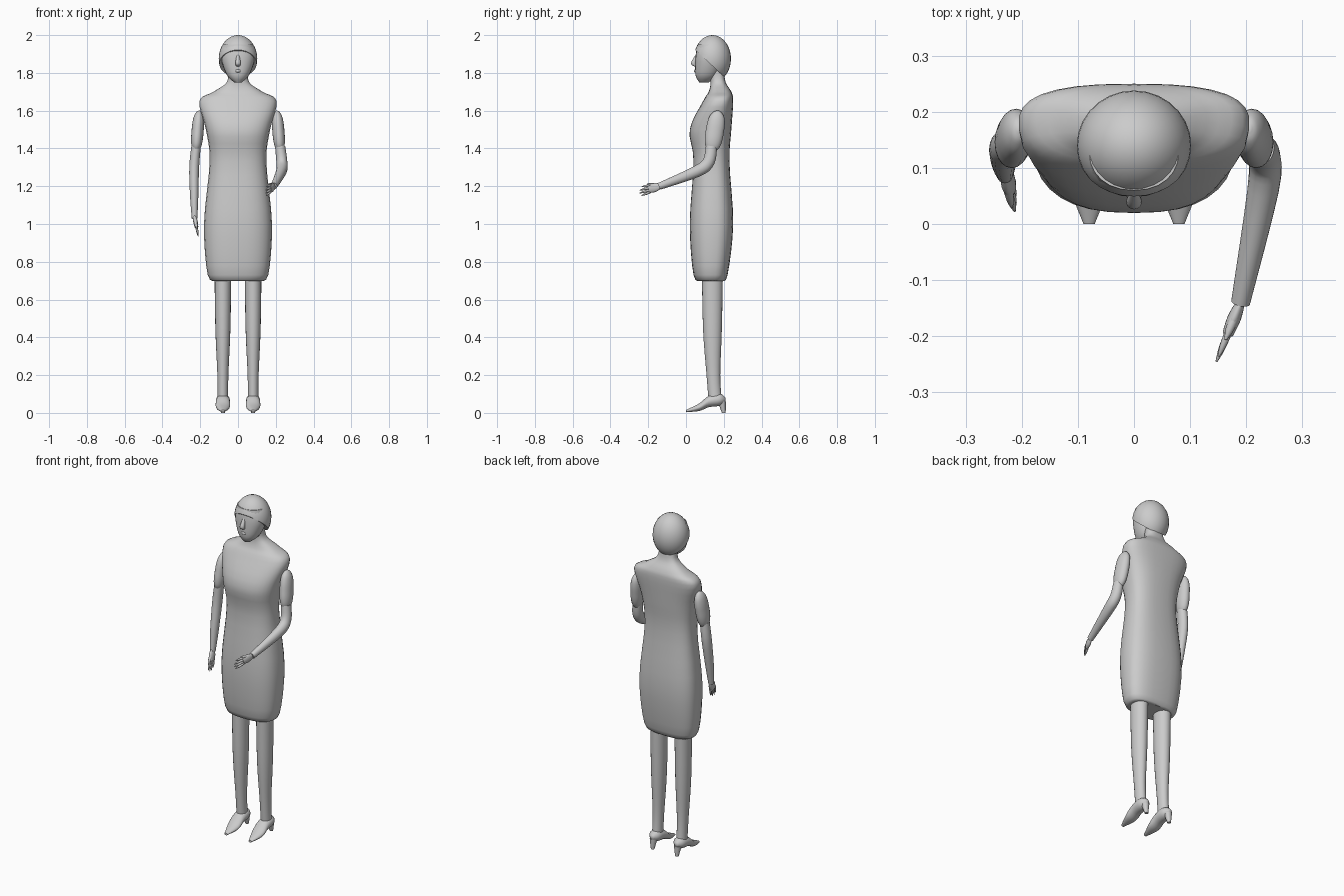
import bpy
import bmesh
import math
from mathutils import Vector

cube = bpy.data.objects.get("Cube")
if cube:
    bpy.data.objects.remove(cube, do_unlink=True)

grey = bpy.data.materials.new("plain_grey")
grey.use_nodes = True
colour = (0.6, 0.6, 0.6, 1)
grey.diffuse_color = colour
grey.node_tree.nodes["Principled BSDF"].inputs["Base Color"].default_value = colour

RIGHTWARD = Vector((1, 0, 0))
BACKWARD = Vector((0, 1, 0))
UPWARD = Vector((0, 0, 1))


def add_object(name, bm):
    """Turn a bmesh into a smooth-shaded grey object."""
    bmesh.ops.recalc_face_normals(bm, faces=bm.faces)
    mesh = bpy.data.meshes.new(name)
    bm.to_mesh(mesh)
    bm.free()
    obj = bpy.data.objects.new(name, mesh)
    bpy.context.collection.objects.link(obj)
    mesh.materials.append(grey)
    bpy.ops.object.select_all(action="DESELECT")
    obj.select_set(True)
    bpy.context.view_layer.objects.active = obj
    bpy.ops.object.shade_smooth_by_angle(angle=math.radians(50))


def refine(rows, steps=4):
    """Interpolate smoothly between neighbouring cross-sections."""
    result = []
    last = len(rows) - 1
    for i in range(last):
        before, start = rows[max(i - 1, 0)], rows[i]
        end, after = rows[i + 1], rows[min(i + 2, last)]
        for step in range(steps):
            t = step / steps
            ease = t * t * (3 - 2 * t)
            leave = t * (1 - t) ** 2 / 2
            arrive = t * t * (t - 1) / 2
            result.append([
                b + (c - b) * ease + (c - a) * leave + (d - b) * arrive
                for a, b, c, d in zip(before, start, end, after)])
    result.append(list(rows[last]))
    return result


def loft(name, rows, side=RIGHTWARD, along=None, sides=20, power=2, taper=0):
    """Skin rounded sections given as (x, y, z, half width, half depth)."""
    rows = refine(rows)
    centres = [Vector(row[:3]) for row in rows]
    bm = bmesh.new()
    rings = []
    for i, (x, y, z, width, depth) in enumerate(rows):
        tangent = along
        if tangent is None:
            following = centres[min(i + 1, len(rows) - 1)]
            tangent = (following - centres[max(i - 1, 0)]).normalized()
        across = (side - tangent * side.dot(tangent)).normalized()
        through = tangent.cross(across)
        ring = []
        for k in range(sides):
            angle = math.tau * k / sides
            cosine, sine = math.cos(angle), math.sin(angle)
            a = math.copysign(abs(cosine) ** (2 / power), cosine)
            b = math.copysign(abs(sine) ** (2 / power), sine)
            a *= 1 + taper * sine
            ring.append(bm.verts.new(
                centres[i] + across * a * width + through * b * depth))
        rings.append(ring)
    for low, high in zip(rings, rings[1:]):
        for k in range(sides):
            bm.faces.new((low[k - 1], low[k], high[k], high[k - 1]))
    bm.faces.new(rings[0])
    bm.faces.new(rings[-1])
    add_object(name, bm)


def upright(name, profile, **options):
    """Loft a symmetrical form from (height, half width, front, back)."""
    rows = [(0, (front + back) / 2, z, width, (back - front) / 2)
            for z, width, front, back in profile]
    loft(name, rows, along=UPWARD, **options)


def limb(name, points, depth=1, **options):
    """Loft a tube from (x, y, z, half width) with one depth ratio."""
    rows = [(x, y, z, width, width * depth) for x, y, z, width in points]
    loft(name, rows, **options)


# Dress with shoulders and neck
upright("dress_and_neck", [
    (0.7, 0.11, 0.08, 0.19),
    (0.73, 0.16, 0.04, 0.22),
    (1, 0.18, 0.02, 0.25),
    (1.33, 0.15, 0.04, 0.23),
    (1.5, 0.17, 0.02, 0.24),
    (1.65, 0.205, 0.09, 0.25),
    (1.7, 0.13, 0.12, 0.24),
    (1.75, 0.06, 0.13, 0.21),
    (1.82, 0.05, 0.12, 0.2),
], sides=32, power=2.6, taper=0.07)

# Face with nose and lips
upright("face", [
    (1.75, 0.02, 0.07, 0.12),
    (1.79, 0.06, 0.05, 0.17),
    (1.88, 0.09, 0.05, 0.2),
    (1.95, 0.08, 0.06, 0.2),
], sides=24, power=2.2)
limb("nose", [(0, 0.06, 1.9, 0.006),
              (0, 0.04, 1.85, 0.014),
              (0, 0.06, 1.83, 0.006)], along=UPWARD)
limb("lips", [(-0.02, 0.06, 1.81, 0.003),
              (0, 0.05, 1.81, 0.008),
              (0.02, 0.06, 1.81, 0.003)], side=UPWARD)

# Bobbed hair, trimmed along a line rising to the forehead
bm = bmesh.new()
bmesh.ops.create_uvsphere(bm, u_segments=28, v_segments=18, radius=0.1)
bmesh.ops.scale(bm, vec=(1.02, 0.98, 1.25), verts=bm.verts)
bmesh.ops.translate(bm, vec=(0, 0.14, 1.875), verts=bm.verts)
cut = bmesh.ops.bisect_plane(bm, geom=bm.verts[:] + bm.edges[:] + bm.faces[:],
                             plane_co=(0, 0.04, 1.93), plane_no=(0, 0.7, 0.75),
                             clear_inner=True)
rim = [part for part in cut["geom_cut"] if isinstance(part, bmesh.types.BMEdge)]
bmesh.ops.holes_fill(bm, edges=rim, sides=0)
add_object("hair", bm)


def sleeve(name, top, bottom, radius):
    """Blunt capsule between two points."""
    middle = (top + bottom) / 2
    rows = []
    for i in range(9):
        t = -math.cos(math.pi * i / 8)
        swell = max(1 - abs(t) ** 3, 0.01) ** 0.5
        rows.append((*(middle + (bottom - top) * t / 2), radius * swell))
    limb(name, rows, depth=1.5)


# Legs, heeled shoes and sleeves on both sides
for label, sign in (("right", -1), ("left", 1)):
    x = sign * 0.08
    limb(label + "_leg", [
        (x, 0.14, 0.8, 0.045),
        (x, 0.14, 0.45, 0.04),
        (x, 0.145, 0.2, 0.029),
        (x, 0.155, 0.06, 0.028)], depth=1.25, along=UPWARD)
    loft(label + "_shoe", [
        (x, 0, 0.01, 0.01, 0.006),
        (x, 0.07, 0.03, 0.036, 0.02),
        (x, 0.12, 0.06, 0.037, 0.03),
        (x, 0.18, 0.07, 0.034, 0.032),
        (x, 0.21, 0.07, 0.01, 0.01)], along=BACKWARD)
    limb(label + "_heel", [
        (x, 0.19, 0.06, 0.022),
        (x, 0.2, 0, 0.01)], along=UPWARD)
    sleeve(label + "_sleeve", Vector((sign * 0.205, 0.17, 1.6)),
           Vector((sign * 0.223, 0.135, 1.38)), 0.032)


def hand(label, wrist, reach, spread):
    """Flat palm with four fanned fingers and a thumb."""
    wrist, reach = Vector(wrist), Vector(reach)
    widths = (0.016, 0.024, 0.02)
    limb(label + "_palm", [(*(wrist + reach * i / 4), width)
                           for i, width in enumerate(widths)],
         depth=0.5, side=spread)

    def digit(name, base, tip, radius):
        limb(f"{label}_{name}", [
            (*base, radius), (*base.lerp(tip, 0.6), radius * 0.8),
            (*tip, radius / 4)], side=spread, sides=8)

    for i in range(4):
        place = i - 1.5
        offset = spread * place * 0.012
        digit(f"finger_{i + 1}", wrist + reach * 0.45 + offset,
              wrist + reach * (1 - abs(place) / 12) + offset * 1.3, 0.007)
    digit("thumb", wrist + reach * 0.2 + spread * 0.012,
          wrist + reach * 0.6 + spread * 0.03, 0.009)


# Lowered right arm and raised left arm
limb("right_forearm", [
    (-0.222, 0.14, 1.41, 0.025),
    (-0.232, 0.135, 1.3, 0.026),
    (-0.232, 0.11, 1.15, 0.022),
    (-0.23, 0.09, 1.03, 0.015)], depth=1.2)
hand("right", (-0.23, 0.09, 1.04), (0.02, -0.05, -0.11), -BACKWARD)
limb("left_forearm", [
    (0.223, 0.135, 1.41, 0.027),
    (0.232, 0.12, 1.33, 0.029),
    (0.23, 0.06, 1.28, 0.028),
    (0.19, -0.14, 1.2, 0.017)], depth=1.1)
hand("left", (0.19, -0.14, 1.2), (-0.045, -0.11, -0.03), UPWARD)
